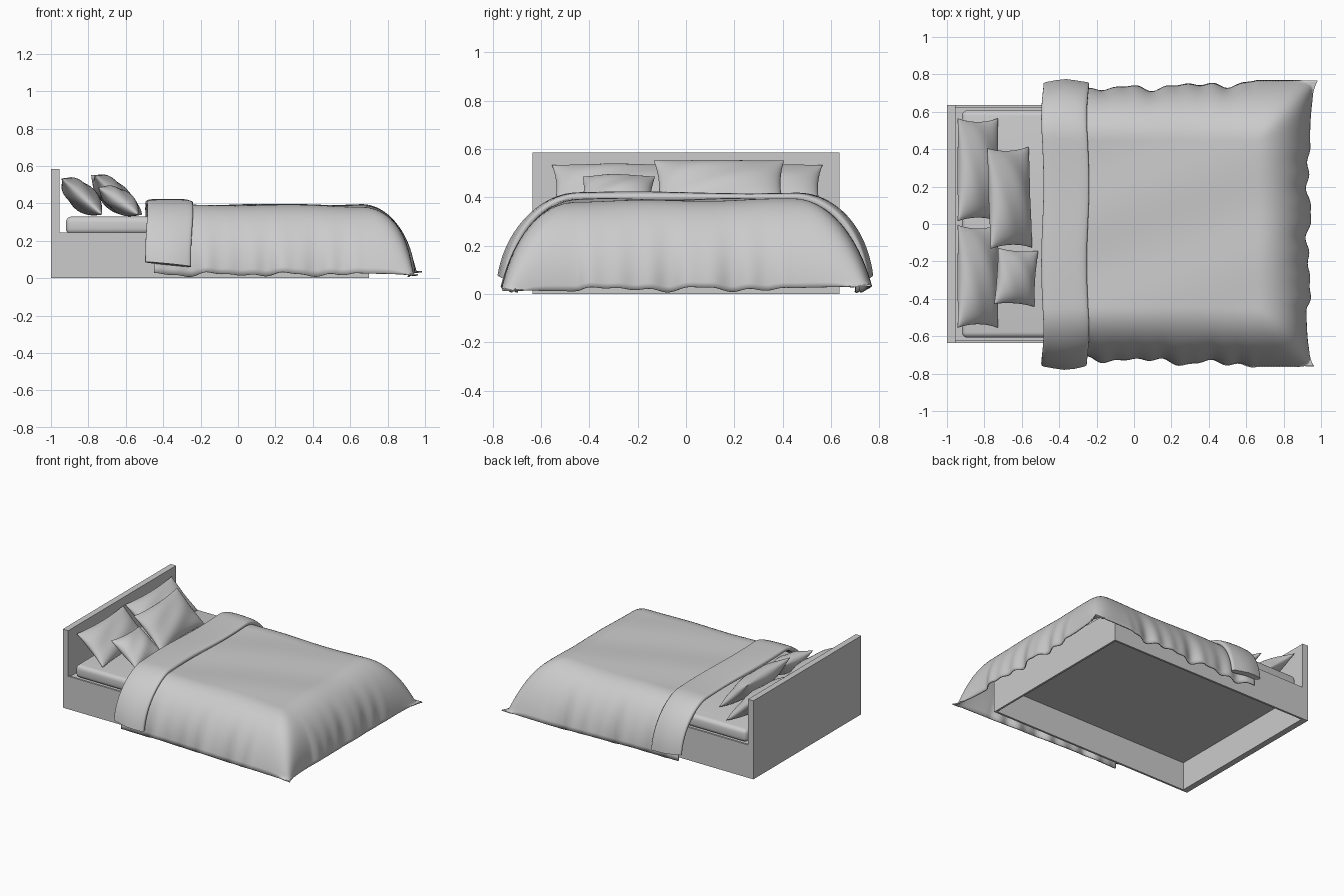
import bpy, bmesh
from math import sin, cos, pi, radians, copysign
from mathutils import Vector, Euler

cube = bpy.data.objects.get("Cube")
if cube:
    bpy.data.objects.remove(cube)

grey = bpy.data.materials.new("plain grey")
grey.use_nodes = True
grey.diffuse_color = (0.6, 0.6, 0.6, 1)
grey.node_tree.nodes["Principled BSDF"].inputs["Base Color"].default_value = (0.6, 0.6, 0.6, 1)


def finish(name, bm, smooth=0):
    """Turn a bmesh into a named, coloured object."""
    bmesh.ops.recalc_face_normals(bm, faces=bm.faces)
    mesh = bpy.data.meshes.new(name)
    bm.to_mesh(mesh)
    bm.free()
    mesh.materials.append(grey)
    ob = bpy.data.objects.new(name, mesh)
    bpy.context.collection.objects.link(ob)
    if smooth:
        bpy.ops.object.select_all(action='DESELECT')
        ob.select_set(True)
        bpy.context.view_layer.objects.active = ob
        bpy.ops.object.shade_smooth_by_angle(angle=radians(smooth))
    return ob


def box(name, lo, hi, bevel=0):
    bm = bmesh.new()
    bmesh.ops.create_cube(bm, size=1)
    for v in bm.verts:
        v.co = [l + (h - l) * (c + 0.5) for l, h, c in zip(lo, hi, v.co)]
    if bevel:
        bmesh.ops.bevel(bm, geom=bm.edges[:], offset=bevel, segments=4,
                        profile=0.5, affect='EDGES')
    return finish(name, bm, 40 if bevel else 0)


def sheet(bm, nu, nv, point, wrap=False):
    """Quad grid from point(u, v) with u, v in 0..1; wrap closes the u direction."""
    rows = [[bm.verts.new(point(i / nu, j / nv)) for j in range(nv + 1)]
            for i in range(nu if wrap else nu + 1)]
    for i in range(nu):
        a, b = rows[i], rows[(i + 1) % len(rows)]
        for j in range(nv):
            bm.faces.new((a[j], b[j], b[j + 1], a[j + 1]))
    return rows


# Bed frame: headboard, thin rails and a raised base, open underneath
HALF, FOOT, RAIL = 0.635, 0.70, 0.245
box("headboard", (-1, -HALF, 0), (-0.955, HALF, 0.585))
for name, s in (("left_rail", 1), ("right_rail", -1)):
    ys = sorted((s * HALF, s * (HALF - 0.015)))
    box(name, (-0.955, ys[0], 0), (FOOT, ys[1], RAIL))
box("foot_rail", (FOOT - 0.015, 0.015 - HALF, 0), (FOOT, HALF - 0.015, RAIL))
box("base_panel", (-0.955, 0.015 - HALF, 0.21), (FOOT - 0.015, HALF - 0.015, 0.235))
box("mattress", (-0.92, -0.608, 0.235), (0.66, 0.608, 0.33), 0.03)

# Duvet: flat top that falls away in a quarter ellipse on three sides
EDGE_Y, EDGE_X, SPREAD, TOP, DROP = 0.45, 0.66, 0.27, 0.385, 0.365
HEAD = -0.45


def ripple(p):
    """Uneven hem folds along a side."""
    return 0.5 * sin(17 * p) + 0.35 * sin(29 * p + 1) + 0.3 * sin(47 * p + 2)


def duvet_point(u, v):
    s, t = u * 1.4, v * 2.8 - 1.4
    dx, dy = max(0, (s - 1) / 0.4), max(0, (abs(t) - 1) / 0.4)
    side = copysign(1, t)
    x = HEAD + (EDGE_X - HEAD) * min(s, 1)
    y = EDGE_Y * max(-1, min(1, t))
    d = min(1, (dx ** 4 + dy ** 4) ** 0.25)
    z = TOP - DROP * (1 - cos(d * pi / 2))
    fold_x, fold_y = ripple(y + 0.4), ripple(x + 0.9 * side)
    flare = 0.03 * max(0, min(1, (x + 0.1) / 0.7))
    x += SPREAD * sin(dx * pi / 2) + dx ** 3 * (0.02 * fold_x + 0.045 * dy ** 2)
    y += side * (SPREAD * sin(dy * pi / 2) + dy ** 3 * (0.022 * fold_y + flare))
    z += d ** 4 * 0.014 * (fold_x * dx + fold_y * dy)
    z += (1 - d) * 0.004 * (sin(9 * x + 3 * y) + sin(11 * y - 4 * x))
    return x, y, max(z, 0.004)


bm = bmesh.new()
sheet(bm, 90, 130, duvet_point)
duvet = finish("duvet", bm, 70)
thick = duvet.modifiers.new("thickness", 'SOLIDIFY')
thick.thickness = 0.008
thick.offset = 0


# Turned-back band: a flattened tube draped over the head end of the duvet
def band_point(u, v):
    a, t = u * 2 * pi, v * 2 - 1
    d = max(0, (abs(t) - 0.42) / 0.58)
    ang = d * radians(80)
    side = copysign(1, t)
    lift = 0.016 + 0.02 * copysign(abs(sin(a)) ** 0.6, sin(a))
    lift += 0.004 * sin(7 * t + 3) * max(0, sin(a))
    x = -0.368 + 0.122 * copysign(abs(cos(a)) ** 0.5, cos(a)) + 0.006 * sin(8 * t)
    y = EDGE_Y * max(-1, min(1, t / 0.42))
    y += side * (0.29 * sin(ang) + lift * sin(ang) + 0.006 * d * sin(30 * x))
    z = TOP - 0.38 * (1 - cos(ang)) + lift * cos(ang) - 0.1 * (x + 0.37) * d
    return x, y, z


bm = bmesh.new()
rows = sheet(bm, 28, 70, band_point, wrap=True)
for end in (0, -1):
    bm.faces.new([r[end] for r in rows])
finish("turned_back_band", bm, 60)


# Pillows: two bulging sheets with pinched corners, tilted against the headboard
def pillow(name, centre, height, width, depth, tilt, turn=0, roll=0):
    rot = Euler((radians(roll), radians(tilt), radians(turn))).to_matrix()
    bm = bmesh.new()
    for face in (1, -1):
        def point(u, v):
            p, q = sin((u - 0.5) * pi), sin((v - 0.5) * pi)
            inner = max(0, (1 - p * p) * (1 - q * q))
            bulge = depth / 2 * inner ** 0.5 * (1 + 0.06 * sin(5 * p + 4 * q))
            local = Vector((p * height / 2 * (1 - 0.1 * (1 - q * q)),
                            q * width / 2 * (1 - 0.07 * (1 - p * p)), face * bulge))
            return rot @ local + Vector(centre)
        sheet(bm, 24, 32, point)
    bmesh.ops.remove_doubles(bm, verts=bm.verts, dist=0.0004)
    finish(name, bm, 75)


pillow("back_left_pillow", (-0.835, 0.29, 0.437), 0.29, 0.55, 0.14, 42)
pillow("back_right_pillow", (-0.835, -0.28, 0.437), 0.29, 0.55, 0.14, 42)
pillow("front_pillow", (-0.665, 0.14, 0.445), 0.31, 0.54, 0.14, 44, 2)
pillow("small_pillow", (-0.63, -0.285, 0.413), 0.26, 0.30, 0.12, 34, -4)
